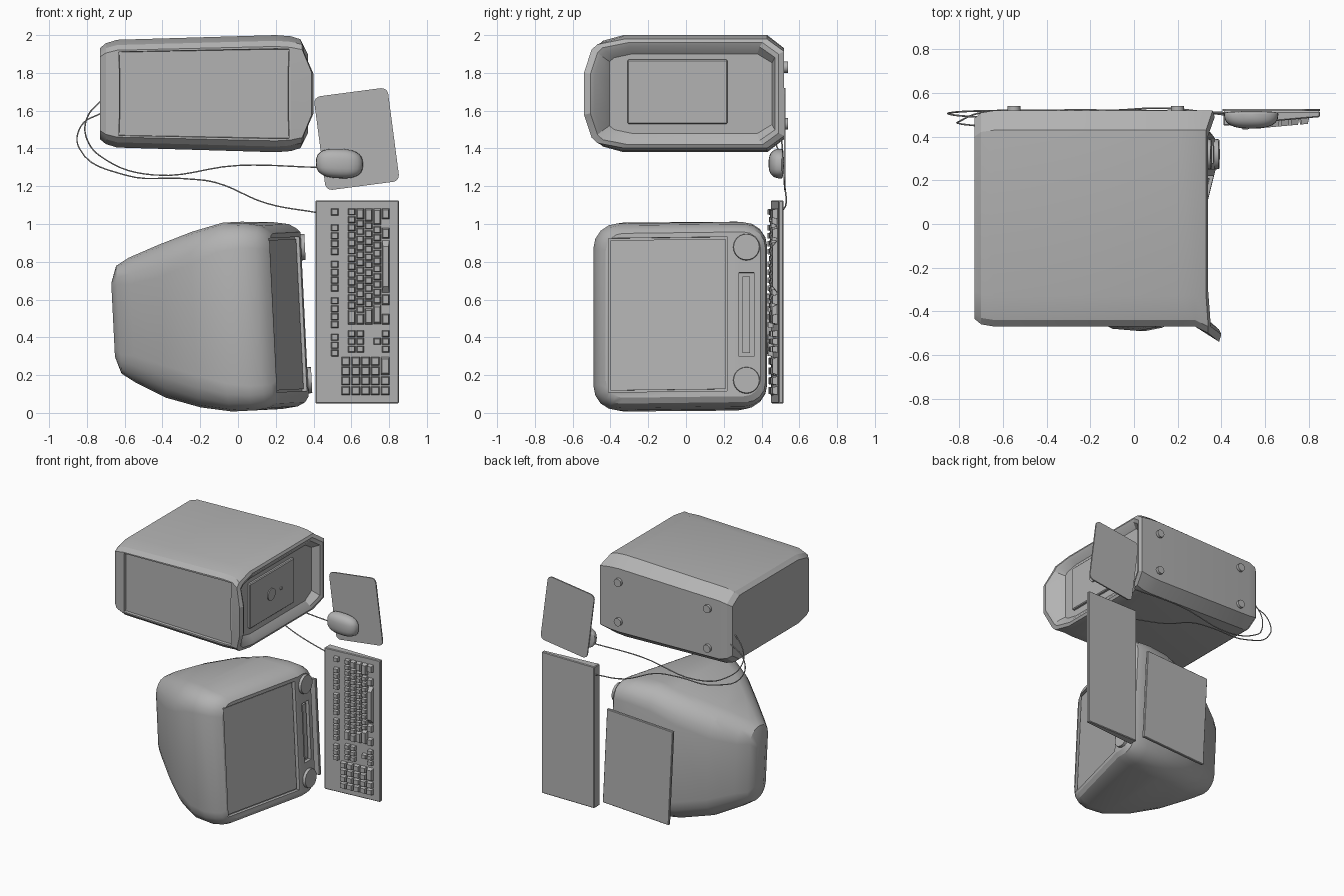
import bpy, bmesh, math
from mathutils import Vector, Matrix

if "Cube" in bpy.data.objects:
    bpy.data.objects.remove(bpy.data.objects["Cube"])

GREY = (0.45, 0.45, 0.45, 1)
mat = bpy.data.materials.new("plain grey")
mat.use_nodes = True
mat.diffuse_color = GREY
mat.node_tree.nodes["Principled BSDF"].inputs["Base Color"].default_value = GREY


def finish(name, bm, warp=None, smooth=None):
    """Turn a bmesh into a named grey object, optionally warping its points."""
    if warp:
        for v in bm.verts:
            v.co = warp(v.co)
    bmesh.ops.recalc_face_normals(bm, faces=bm.faces)
    me = bpy.data.meshes.new(name)
    bm.to_mesh(me)
    bm.free()
    me.materials.append(mat)
    ob = bpy.data.objects.new(name, me)
    bpy.context.collection.objects.link(ob)
    if smooth:
        smooth_edges(ob, smooth)
    return ob


def smooth_edges(ob, angle):
    bpy.ops.object.select_all(action='DESELECT')
    ob.select_set(True)
    bpy.context.view_layer.objects.active = ob
    bpy.ops.object.shade_smooth_by_angle(angle=math.radians(angle))


def add_box(bm, x, y, z, taper=1.0):
    """Box from (min, max) ranges; taper shrinks its -y end."""
    for v in bmesh.ops.create_cube(bm, size=1)["verts"]:
        k = taper if v.co.y < 0 else 1
        v.co = [(a + b) / 2 + (b - a) * c * s
                for (a, b), c, s in zip((x, y, z), v.co, (k, 1, k))]


def box(name, x, y, z, warp=None, bevel=0):
    bm = bmesh.new()
    add_box(bm, x, y, z)
    if bevel:
        bmesh.ops.bevel(bm, geom=bm.edges[:], offset=bevel, segments=1, affect='EDGES')
    return finish(name, bm, warp)


def cylinder(name, centre, r, depth, axis, warp=None, r2=None, sides=24):
    bm = bmesh.new()
    turn = Matrix.Rotation(math.pi / 2, 4, 'Y' if axis == 'X' else 'X')
    bmesh.ops.create_cone(bm, cap_ends=True, segments=sides, radius1=r, radius2=r2 or r,
                          depth=depth, matrix=Matrix.Translation(centre) @ turn)
    return finish(name, bm, warp, 35)


def loft(rings):
    """Skin a list of equal rings and cap both ends."""
    bm = bmesh.new()
    rows = [[bm.verts.new(p) for p in ring] for ring in rings]
    n = len(rows[0])
    for a, b in zip(rows, rows[1:]):
        for i in range(n):
            j = (i + 1) % n
            bm.faces.new((a[i], a[j], b[j], b[i]))
    bm.faces.new(rows[0])
    bm.faces.new(rows[-1])
    return bm


def round_rect(lo_a, hi_a, lo_b, hi_b, r, steps=4):
    pts = []
    for k, (a, b) in enumerate([(hi_a - r, hi_b - r), (lo_a + r, hi_b - r),
                                (lo_a + r, lo_b + r), (hi_a - r, lo_b + r)]):
        for s in range(steps + 1):
            t = (k + s / steps) * math.pi / 2
            pts.append((a + r * math.cos(t), b + r * math.sin(t)))
    return pts


# Monitor frame: small turn about y, plus a backward lean above the chin
CHIN = 0.25


def turned(p):
    return Vector((p.x - 0.05 * (p.z - 0.5), p.y, p.z + 0.05 * p.x))


def leaned(p):
    w = min(1, max(0, (p.x + 0.4) / 0.6))
    return turned(Vector((p.x + 0.25 * min(p.y, CHIN) * w, p.y, p.z)))


# Monitor shell: x, z range, y range, corner radius
shell = [(-0.66, 0.33, 0.72, 0.0, 0.1, 0.05), (-0.63, 0.24, 0.81, -0.07, 0.15, 0.1),
         (-0.56, 0.19, 0.85, -0.14, 0.21, 0.14), (-0.4, 0.1, 0.91, -0.28, 0.31, 0.17),
         (-0.2, 0.04, 0.97, -0.41, 0.39, 0.17), (0, 0.01, 1.01, -0.48, 0.42, 0.15),
         (0.15, 0.01, 1.0, -0.49, 0.43, 0.13), (0.23, 0.02, 0.985, -0.475, 0.43, 0.12),
         (0.27, 0.04, 0.96, -0.45, 0.42, 0.1), (0.29, 0.07, 0.94, -0.425, 0.395, 0.09)]
bm = loft([[(x, a, b) for a, b in round_rect(y0, y1, z0, z1, r)]
           for x, z0, z1, y0, y1, r in shell])
bmesh.ops.bisect_plane(bm, geom=bm.verts[:] + bm.edges[:] + bm.faces[:],
                       plane_co=(0, CHIN, 0), plane_no=(0, 1, 0))
monitor = finish("monitor_shell", bm, leaned)

# Cut the screen and control slot into the front
for part, y, z in (("screen", (-0.41, 0.22), (0.1, 0.915)), ("slot", (0.28, 0.36), (0.28, 0.725))):
    cutter = box(part + "_cutter", (0.265, 0.4), y, z, leaned)
    cutter.hide_render = True
    mod = monitor.modifiers.new(part, 'BOOLEAN')
    mod.operation, mod.solver, mod.object = 'DIFFERENCE', 'EXACT', cutter
    bpy.context.view_layer.objects.active = monitor
    bpy.ops.object.modifier_apply(modifier=part)
    bpy.data.objects.remove(cutter)
smooth_edges(monitor, 28)

box("screen_glass", (0.255, 0.275), (-0.4, 0.21), (0.11, 0.905), leaned)
box("slot_bar", (0.25, 0.28), (0.3, 0.34), (0.3, 0.705), leaned)
for side, z in (("left", 0.155), ("right", 0.86)):
    cylinder(side + "_knob", (0.285, 0.32, z), 0.074, 0.05, 'X', leaned, r2=0.068)
cylinder("monitor_neck", (0.05, 0.44, 0.47), 0.16, 0.12, 'Y', turned)
box("monitor_base", (-0.235, 0.32), (0.495, 0.517), (0.1, 0.82), turned, 0.004)

# Tower case: chamfered sections with a flared front rim
half = [(0.52, 0.24), (0.43, 0.31), (-0.33, 0.31), (-0.44, 0.28), (-0.47, 0.25), (-0.47, 0.12)]
outline = half + [(y, -z) for y, z in reversed(half)]


def tower_ring(x, sy, sz, flare=0):
    ring = []
    for y, z in outline:
        dx = dy = 0
        if y < -0.4:
            dx, dy = (0.06, -0.07) if abs(z) < 0.2 else (0.01, -0.03)
        elif y > 0.5:
            dx = 0.03
        ring.append((x + dx * flare, 0.025 + (y + dy * flare - 0.025) * sy, 1.69 + z * sz))
    return ring


bm = loft([tower_ring(*s) for s in (
    (-0.73, 0.93, 0.78), (-0.7, 0.98, 0.86), (-0.64, 1, 0.92), (0.2, 1, 1), (0.28, 1, 0.98),
    (0.33, 1, 0.93, 1), (0.34, 0.94, 0.87, 1), (0.33, 0.9, 0.8, 1), (0.3, 0.87, 0.68))])
bmesh.ops.recalc_face_normals(bm, faces=bm.faces)
panel = [f for f in bm.faces if f.normal.y < -0.95
         and all(-0.65 < v.co.x < 0.29 for v in f.verts)]
bmesh.ops.inset_region(bm, faces=panel, thickness=0.012, depth=0)
bmesh.ops.inset_region(bm, faces=panel, thickness=0.003, depth=-0.02)
finish("tower_case", bm, smooth=20)

box("tower_front_panel", (0.28, 0.32), (-0.31, 0.22), (1.53, 1.87), bevel=0.006)
cylinder("power_button", (0.32, -0.06, 1.7), 0.045, 0.015, 'X')
cylinder("reset_button", (0.32, 0.06, 1.7), 0.012, 0.012, 'X', sides=12)
for i, x in enumerate((-0.55, 0.2)):
    for j, z in enumerate((1.53, 1.83)):
        cylinder(f"tower_foot_{i}{j}", (x, 0.525, z), 0.03, 0.03, 'Y', sides=12)

# Mouse pad: rounded sheet turned a little
turn = Matrix.Translation((0.628, 0, 1.45)) @ Matrix.Rotation(math.radians(-7.5), 4, 'Y')
pad = round_rect(-0.197, 0.197, -0.25, 0.25, 0.035)
finish("mouse_pad", loft([[(a, y, b) for a, b in pad] for y in (0.518, 0.528)]),
       lambda p: turn @ p)

# Mouse: boxy dome with a flat underside
bm = bmesh.new()
bmesh.ops.create_uvsphere(bm, u_segments=24, v_segments=14, radius=1)


def mouse_shape(p):
    x, y, z = (math.copysign(abs(c) ** 0.75, c) for c in p)
    return Vector((0.537 + 0.125 * x, 0.505 + (0.068 if y < 0 else 0.012) * y,
                   1.32 + 0.078 * z - 0.005 * x))


finish("mouse", bm, mouse_shape, 40)


# Keyboard: wedge base with rows of keys following its slope
def sloped(p):
    return Vector((p.x, p.y + (0.09 * (p.x - 0.41) if p.y < 0.5 else 0), p.z))


box("keyboard_base", (0.41, 0.852), (0.45, 0.517), (0.05, 1.125), sloped, 0.005)
keys = bmesh.new()
GAP = 0.0025


def key_row(x, top, widths, unit=0.041, depth=0.04):
    """Keys running down from top; negative widths are gaps."""
    for w in widths:
        size = abs(w) * unit
        if w > 0:
            add_box(keys, (x + GAP, x + depth - GAP), (0.424, 0.453),
                    (top - size + GAP, top - GAP), 0.75)
        top -= size


four = [1] * 4
key_row(0.49, 1.085, [1, -1] + four + [-0.6] + four + [-0.6] + four + [-0.6] + [1] * 3, 0.042, 0.045)
main = [[1] * 13 + [2], [1.5] + [1] * 12 + [1.5], [1.8] + [1] * 11 + [2.2],
        [2.3] + [1] * 10 + [2.7], [1.5, -1, 1.5, 7, 1.5, -1, 1.5]]
for i, widths in enumerate(main):
    key_row(0.58 + 0.045 * i, 1.085, widths, 0.0413, 0.044)
for i in range(2):
    key_row(0.58 + 0.045 * i, 0.44, [1] * 3, depth=0.044)
key_row(0.715, 0.44, [-1, 1, -1], depth=0.044)
key_row(0.76, 0.44, [1] * 3, depth=0.044)
for i in range(5):
    key_row(0.545 + 0.052 * i, 0.3, [2, 1, 1] if i == 4 else four, 0.052, 0.052)
finish("keyboard_keys", keys, sloped)
box("indicator_strip", (0.49, 0.525), (0.445, 0.452), (0.09, 0.3), sloped)


# Cables
def cable(name, points):
    cu = bpy.data.curves.new(name, 'CURVE')
    cu.dimensions = '3D'
    cu.bevel_depth, cu.bevel_resolution, cu.resolution_u = 0.004, 1, 6
    sp = cu.splines.new('BEZIER')
    sp.bezier_points.add(len(points) - 1)
    for bp, p in zip(sp.bezier_points, points):
        bp.co = p
        bp.handle_left_type = bp.handle_right_type = 'AUTO'
    cu.materials.append(mat)
    bpy.context.collection.objects.link(bpy.data.objects.new(name, cu))


cable("mouse_cable", [(0.42, 0.51, 1.3), (0, 0.52, 1.31), (-0.45, 0.52, 1.26), (-0.7, 0.51, 1.34),
                      (-0.8, 0.47, 1.45), (-0.8, 0.46, 1.56), (-0.72, 0.45, 1.66)])
cable("keyboard_cable", [(0.42, 0.5, 1.06), (0.15, 0.53, 1.11), (-0.12, 0.52, 1.22),
                         (-0.28, 0.52, 1.24), (-0.6, 0.52, 1.26), (-0.84, 0.51, 1.4),
                         (-0.83, 0.5, 1.52), (-0.72, 0.49, 1.59)])
